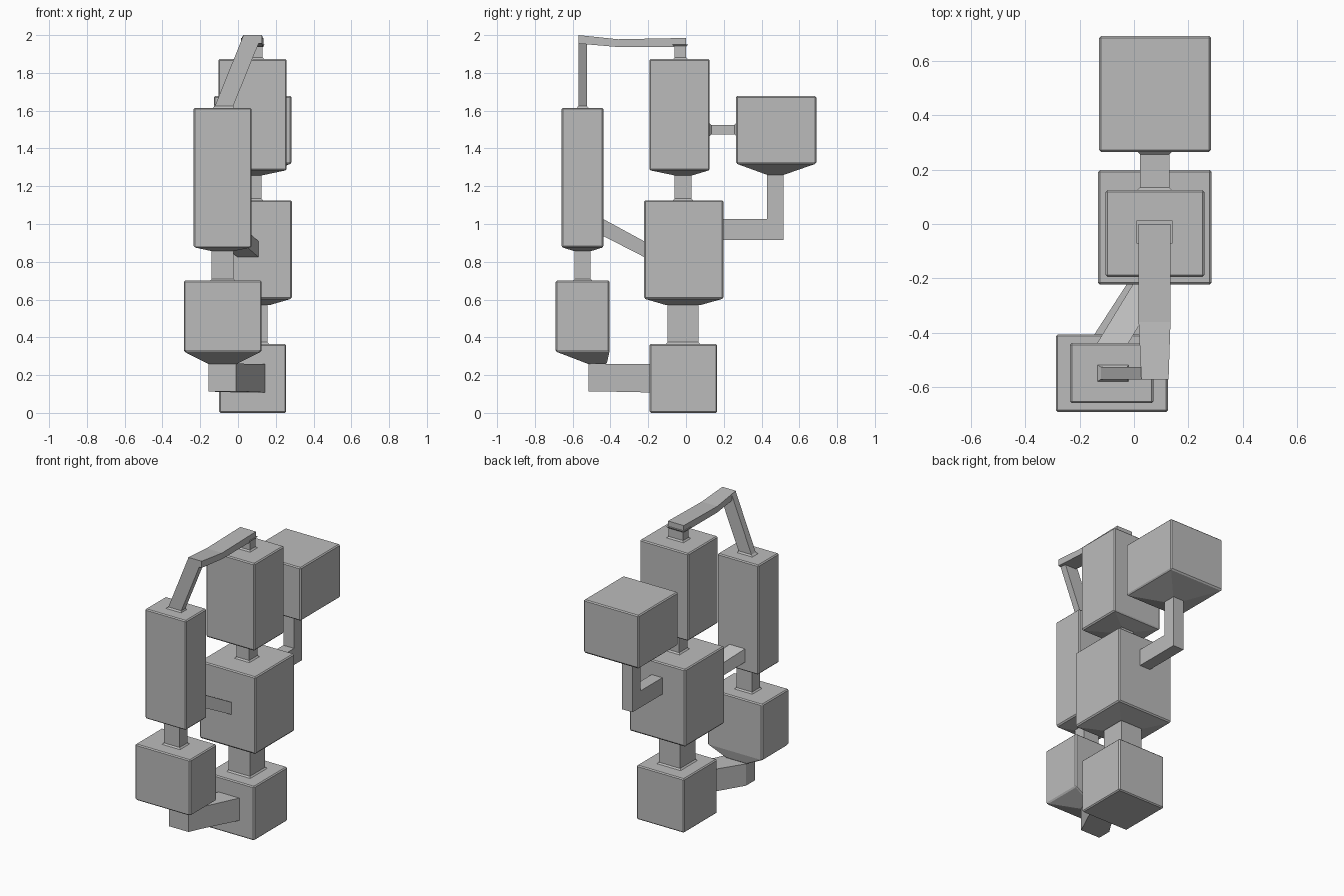
import bpy, bmesh

if "Cube" in bpy.data.objects:
    bpy.data.objects.remove(bpy.data.objects["Cube"])

grey = bpy.data.materials.new("plain grey")
grey.diffuse_color = (0.5, 0.5, 0.5, 1)
grey.use_nodes = True
grey.node_tree.nodes["Principled BSDF"].inputs["Base Color"].default_value = grey.diffuse_color


def loft(name, axis, sections, bevel=0.0):
    """Join rectangles (x0, x1, b0, b1, pos) along axis z (b is y) or axis y (b is z)."""
    bm = bmesh.new()
    rings = []
    for x0, x1, b0, b1, p in sections:
        ring = []
        for x, b in ((x0, b0), (x1, b0), (x1, b1), (x0, b1)):
            ring.append(bm.verts.new((x, b, p) if axis == "z" else (x, p, b)))
        rings.append(ring)
    for lo, hi in zip(rings, rings[1:]):
        for i in range(4):
            j = (i + 1) % 4
            bm.faces.new((lo[i], lo[j], hi[j], hi[i]))
    bm.faces.new(rings[0])
    bm.faces.new(rings[-1])
    bmesh.ops.recalc_face_normals(bm, faces=bm.faces)
    mesh = bpy.data.meshes.new(name)
    bm.to_mesh(mesh)
    bm.free()
    mesh.materials.append(grey)
    ob = bpy.data.objects.new(name, mesh)
    bpy.context.collection.objects.link(ob)
    if bevel:
        mod = ob.modifiers.new("soft edge", "BEVEL")
        mod.width = bevel
        mod.segments = 1
    return ob


def tank(name, x0, x1, y0, y1, z0, z1, outlet=None):
    """Box with an optional funnel floor narrowing to outlet (x0, x1, y0, y1, z)."""
    body = [(x0, x1, y0, y1, z0), (x0, x1, y0, y1, z1)]
    loft(name, "z", ([outlet] if outlet else []) + body, 0.007)


def flared(name, axis, x0, x1, b0, b1, start, end, f=0.012):
    """Straight pipe with small flares where it meets the tanks."""
    wide = (x0 - f, x1 + f, b0 - f, b1 + f)
    slim = (x0, x1, b0, b1)
    loft(name, axis, [wide + (start,), slim + (start + f,),
                      slim + (end - f,), wide + (end,)])


# Central stack of three tanks
tank("base_block", -0.10, 0.255, -0.192, 0.165, 0.0, 0.365)
tank("middle_tank", -0.132, 0.285, -0.222, 0.198, 0.605, 1.125,
     (-0.01, 0.165, -0.103, 0.073, 0.57))
tank("upper_tank", -0.104, 0.258, -0.194, 0.125, 1.285, 1.873,
     (0.025, 0.13, -0.065, 0.035, 1.258))
flared("lower_neck", "z", -0.003, 0.157, -0.097, 0.066, 0.362, 0.59)
flared("upper_neck", "z", 0.03, 0.125, -0.06, 0.03, 1.122, 1.275)

# Front column: long tank above a wider one
tank("front_column", -0.235, 0.072, -0.658, -0.437, 0.877, 1.615,
     (-0.147, -0.016, -0.597, -0.498, 0.858))
tank("front_tank", -0.287, 0.125, -0.69, -0.405, 0.325, 0.70,
     (-0.155, -0.01, -0.515, -0.42, 0.258))
flared("front_neck", "z", -0.14, -0.023, -0.59, -0.505, 0.697, 0.87)

# Rear tank with link to the upper tank
tank("rear_tank", -0.128, 0.283, 0.265, 0.69, 1.32, 1.677,
     (0.035, 0.12, 0.43, 0.517, 1.26))
flared("rear_link", "y", 0.022, 0.13, 1.475, 1.525, 0.122, 0.268)

# Rear elbow pipe
loft("rear_elbow_upright", "z", [(0.038, 0.118, 0.43, 0.517, z) for z in (0.915, 1.27)])
loft("rear_elbow_arm", "y", [(0.038, 0.118, 0.915, 1.027, y) for y in (0.19, 0.517)])

# Foot pipe bending from below the front tank to the base
loft("foot_pipe", "y", [(-0.155, -0.01, 0.113, 0.262, -0.515),
                        (-0.155, 0.035, 0.113, 0.26, -0.42),
                        (0.0, 0.15, 0.108, 0.26, -0.18)])

# Slanted brace from front column to middle tank
loft("brace", "y", [(-0.14, -0.025, 0.94, 1.03, -0.445),
                    (0.0, 0.112, 0.822, 0.905, -0.215)])

# Overhead pipe
flared("overhead_riser", "z", 0.022, 0.13, -0.06, 0.0, 1.87, 1.95)
loft("overhead_arm", "y", [(0.017, 0.134, 1.937, 1.985, 0.0),
                           (0.017, 0.134, 1.937, 1.978, -0.36),
                           (0.027, 0.127, 1.955, 2.0, -0.57)])
loft("overhead_strut", "z", [(-0.14, -0.018, -0.582, -0.513, 1.61),
                             (-0.122, -0.025, -0.57, -0.525, 1.625),
                             (0.027, 0.125, -0.57, -0.525, 1.995)])
